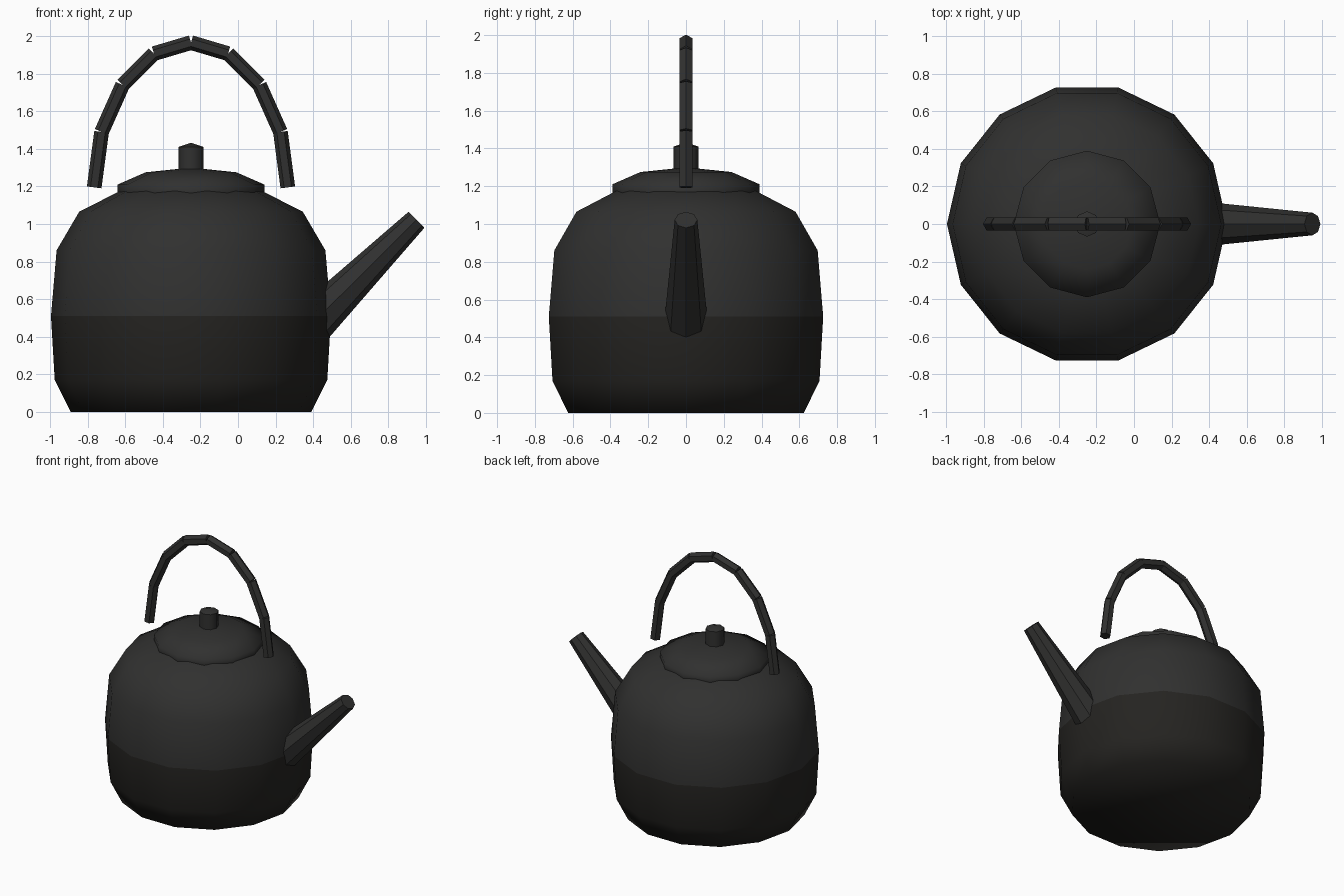
import bpy, math
from mathutils import Matrix, Vector

if "Cube" in bpy.data.objects:
    bpy.data.objects.remove(bpy.data.objects["Cube"])

CX = -0.25  # axis of the pot


def material(name, rgb):
    m = bpy.data.materials.new(name)
    m.diffuse_color = (*rgb, 1)
    m.use_nodes = True
    m.node_tree.nodes["Principled BSDF"].inputs["Base Color"].default_value = m.diffuse_color
    return m


iron = material("dark_iron", (0.03, 0.03, 0.029))
soot = material("sooty_iron", (0.018, 0.017, 0.015))


def lathe(name, profile, n, matrix, smooth_angle=None):
    """Spin (radius, height) points, bottom to top; open ends are capped."""
    verts, faces, rings = [], [], []
    for r, z in profile:
        count = n if r > 0 else 1
        rings.append([len(verts) + i for i in range(count)])
        for i in range(count):
            a = 2 * math.pi * i / n
            verts.append((r * math.cos(a), r * math.sin(a), z))
    for lo, hi in zip(rings, rings[1:]):
        for i in range(n):
            j = (i + 1) % n
            if len(lo) == 1:
                faces.append((lo[0], hi[j], hi[i]))
            elif len(hi) == 1:
                faces.append((lo[i], lo[j], hi[0]))
            else:
                faces.append((lo[i], lo[j], hi[j], hi[i]))
    if len(rings[0]) > 1:
        faces.append(rings[0][::-1])
    if len(rings[-1]) > 1:
        faces.append(rings[-1])
    me = bpy.data.meshes.new(name)
    me.from_pydata(verts, [], faces)
    me.materials.append(iron)
    ob = bpy.data.objects.new(name, me)
    bpy.context.collection.objects.link(ob)
    ob.matrix_world = matrix
    if smooth_angle:
        bpy.ops.object.select_all(action='DESELECT')
        ob.select_set(True)
        bpy.context.view_layer.objects.active = ob
        bpy.ops.object.shade_smooth_by_angle(angle=math.radians(smooth_angle))
    return ob


def tube(name, p0, p1, r0, r1, n):
    """Straight or tapered tube between two points in the y = 0 plane."""
    a, b = Vector((p0[0], 0, p0[1])), Vector((p1[0], 0, p1[1]))
    z = (b - a).normalized()
    y = Vector((0, 1, 0))
    x = y.cross(z)
    rot = Matrix((x, y, z)).transposed().to_4x4()
    return lathe(name, [(r0, 0), (r1, (b - a).length)], n, Matrix.Translation(a) @ rot)


axis = Matrix.Translation((CX, 0, 0))

# Pot body, darker below its widest ring
body = lathe("body", [(0.64, 0), (0.725, 0.17), (0.745, 0.51), (0.715, 0.86),
                      (0.595, 1.065), (0.35, 1.19)], 14, axis, 80)
body.data.materials.append(soot)
for f in body.data.polygons:
    if f.center.z < 0.51:
        f.material_index = 1

# Lid: a flattened five-ring sphere
lid_profile = [(0.41 * math.sin(math.pi * k / 5) if 0 < k < 5 else 0,
                1.17 - 0.13 * math.cos(math.pi * k / 5)) for k in range(6)]
lathe("lid", lid_profile, 12, axis, 80)

# Lid knob
lathe("knob", [(0.067, 1.22), (0.067, 1.41), (0, 1.432)], 8, axis, 50)

# Spout
tube("spout", (0.35, 0.425), (0.949, 1.022), 0.121, 0.06, 8)

# Arched handle made of eight straight hexagonal pieces
arc = [(CX - 0.515 * math.cos(math.pi * k / 8), 1.195 + 0.77 * math.sin(math.pi * k / 8))
       for k in range(9)]
for k in range(8):
    tube(f"handle_segment_{k + 1}", arc[k], arc[k + 1], 0.039, 0.039, 6)
